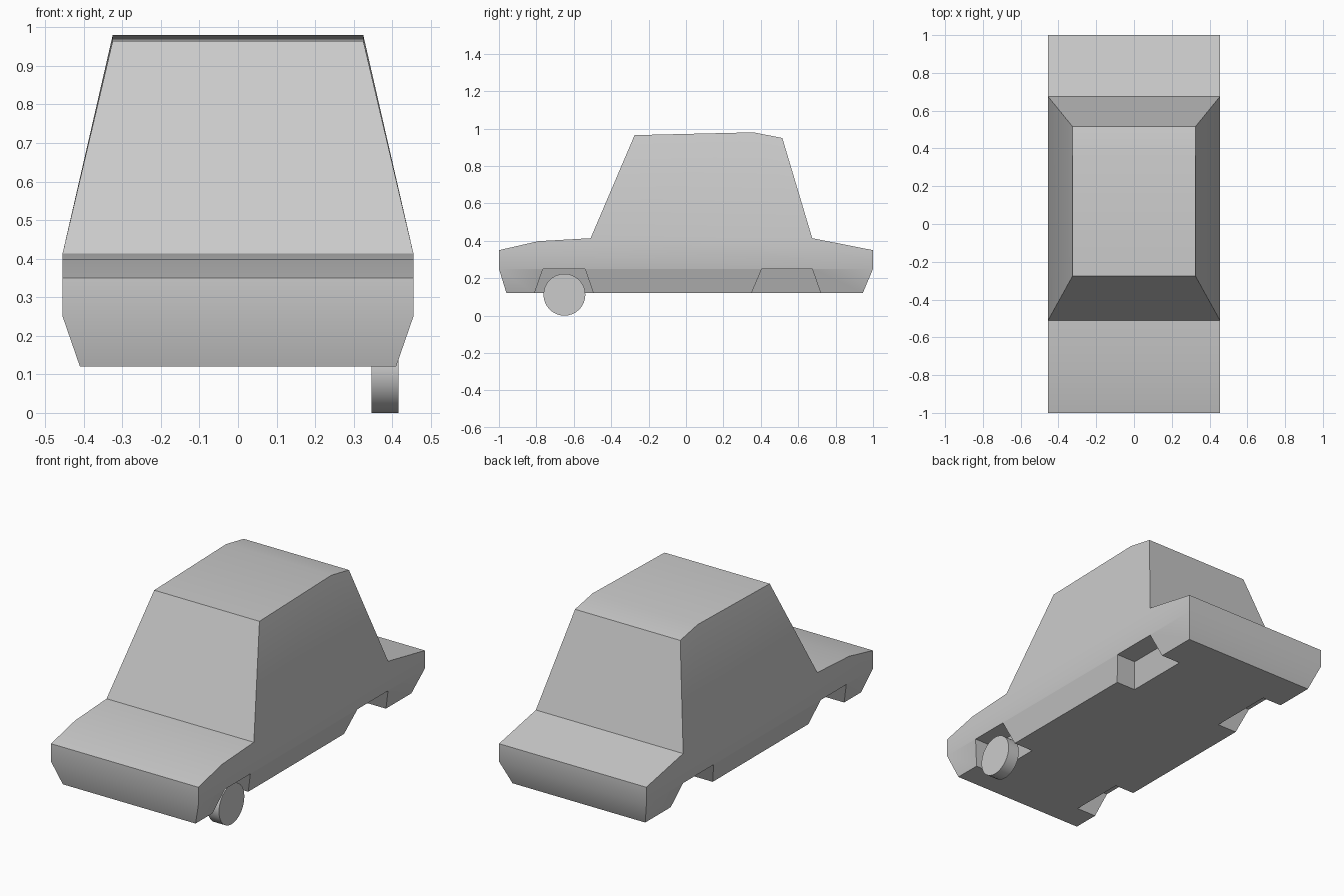
import bpy, bmesh, math

if "Cube" in bpy.data.objects:
    bpy.data.objects.remove(bpy.data.objects["Cube"])

# Side profile of the body as (half width, y, z), going round from the nose
PROFILE = [(.455, -1, .35), (.455, -.79, .398), (.455, -.51, .414),
           (.325, -.275, .965), (.325, .36, .98), (.325, .515, .95),
           (.455, .675, .414), (.455, 1, .35), (.455, 1, .25),
           (.41, .945, .12), (.41, -.96, .12), (.455, -1, .25)]
# Side panels as profile indices: cabin, middle band, lower skirt
PANELS = [(2, 3, 4, 5, 6), (0, 1, 2, 6, 7, 8, 11), (11, 8, 9, 10)]


def finish(name, bm):
    bmesh.ops.recalc_face_normals(bm, faces=bm.faces)
    mesh = bpy.data.meshes.new(name)
    bm.to_mesh(mesh)
    bm.free()
    obj = bpy.data.objects.new(name, mesh)
    bpy.context.collection.objects.link(obj)
    return obj


def activate(obj):
    bpy.ops.object.select_all(action='DESELECT')
    obj.select_set(True)
    bpy.context.view_layer.objects.active = obj


def make_body():
    bm = bmesh.new()
    sides = [[bm.verts.new((s * x, y, z)) for x, y, z in PROFILE] for s in (1, -1)]
    for side in sides:
        for panel in PANELS:
            bm.faces.new([side[i] for i in panel])
    for i in range(len(PROFILE)):
        j = (i + 1) % len(PROFILE)
        bm.faces.new((sides[0][i], sides[0][j], sides[1][j], sides[1][i]))
    return finish("car_body", bm)


def make_well_cutter(side, bottom, top):
    # Slanted block; its inner wall runs parallel to the lower skirt
    z0, z1, low = .12, .249, .02
    t = (z1 - low) / (z1 - z0)
    ends = [top[k] + (bottom[k] - top[k]) * t for k in (0, 1)]
    inner_low = .335 - .045 * t
    bm = bmesh.new()
    rings = []
    for x_low, x_top in ((inner_low, .335), (.6, .6)):
        rings.append([bm.verts.new((side * x, y, z)) for x, y, z in
                      ((x_low, ends[0], low), (x_top, top[0], z1),
                       (x_top, top[1], z1), (x_low, ends[1], low))])
    bm.faces.new(rings[0])
    bm.faces.new(rings[1])
    for i in range(4):
        j = (i + 1) % 4
        bm.faces.new((rings[0][i], rings[0][j], rings[1][j], rings[1][i]))
    cutter = finish("wheel_well_cutter", bm)
    cutter.hide_render = True
    return cutter


# Body with four wheel wells
body = make_body()
for side in (1, -1):
    for bottom, top in (((-.81, -.495), (-.765, -.54)), ((.35, .72), (.405, .675))):
        cutter = make_well_cutter(side, bottom, top)
        mod = body.modifiers.new("wheel_well", 'BOOLEAN')
        mod.operation = 'DIFFERENCE'
        mod.solver = 'EXACT'
        mod.object = cutter
        activate(body)
        bpy.ops.object.modifier_apply(modifier=mod.name)
        bpy.data.objects.remove(cutter)
activate(body)
bpy.ops.object.shade_smooth_by_angle(angle=math.radians(30))

# The single wheel, front right
bpy.ops.mesh.primitive_cylinder_add(vertices=32, radius=.112, depth=.07,
                                    location=(.381, -.65, .112),
                                    rotation=(0, math.pi / 2, 0))
bpy.context.object.name = "front_right_wheel"
bpy.ops.object.shade_smooth_by_angle(angle=math.radians(30))
